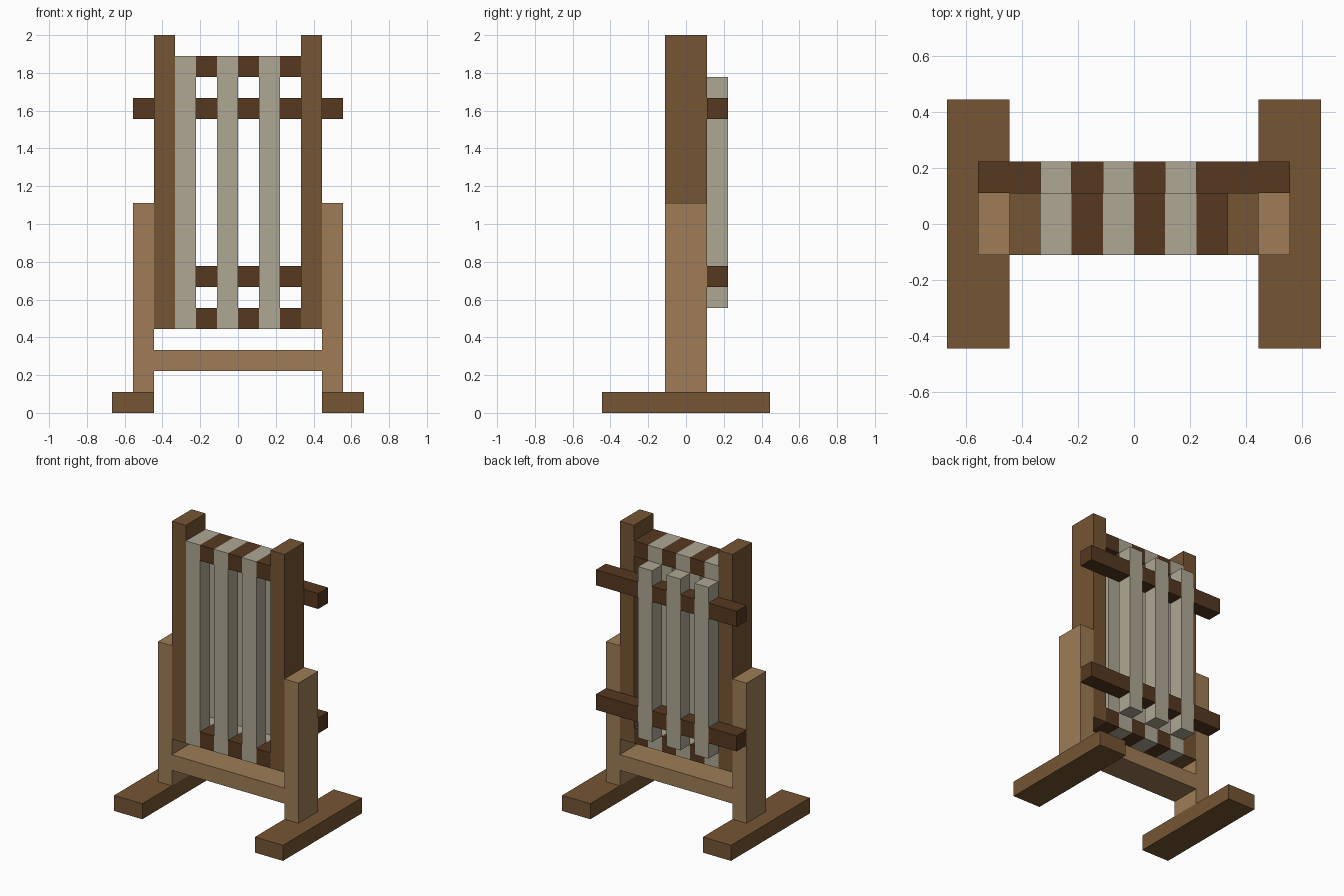
import bpy
import bmesh

cube = bpy.data.objects.get("Cube")
if cube:
    bpy.data.objects.remove(cube, do_unlink=True)

U = 2 / 18  # one grid step; the frame is 18 steps tall


def material(name, color):
    mat = bpy.data.materials.new(name)
    mat.use_nodes = True
    rgba = (*color, 1)
    mat.diffuse_color = rgba
    mat.node_tree.nodes["Principled BSDF"].inputs["Base Color"].default_value = rgba
    return mat


brown = material("brown_wood", (0.178, 0.089, 0.033))
tan = material("tan_wood", (0.342, 0.202, 0.093))
dark = material("dark_wood", (0.093, 0.040, 0.0144))
thread = material("pale_thread", (0.423, 0.386, 0.296))


def blocks(name, mat, boxes):
    """One object from boxes given as (x range, y range, z range) in steps."""
    bm = bmesh.new()
    for ranges in boxes:
        verts = bmesh.ops.create_cube(bm, size=1)["verts"]
        for v in verts:
            v.co = [U * (lo if c < 0 else hi) for c, (lo, hi) in zip(v.co, ranges)]
    mesh = bpy.data.meshes.new(name)
    bm.to_mesh(mesh)
    bm.free()
    mesh.materials.append(mat)
    obj = bpy.data.objects.new(name, mesh)
    bpy.context.collection.objects.link(obj)
    return obj


DEPTH = (-1, 1)
BACK = (1, 2)

# Feet, posts and uprights on both sides
for side, s in (("left", 1), ("right", -1)):
    def span(a, b):
        return tuple(sorted((s * a, s * b)))
    blocks(side + "_foot", brown, [(span(4, 6), (-4, 4), (0, 1))])
    blocks(side + "_post", tan, [(span(4, 5), DEPTH, (1, 10))])
    blocks(side + "_upright", brown, [(span(3, 4), DEPTH, (4, 18))])

# Crossbar joining the posts
blocks("crossbar", tan, [((-4, 4), DEPTH, (2, 3))])

# Thread columns and the wood between them
columns = [(x, x + 1) for x in (-3, -1, 1)]
gaps = [(x, x + 1) for x in (-2, 0, 2)]

# Striped beams at top and bottom
for name, z in (("top_beam", (16, 17)), ("bottom_beam", (4, 5))):
    blocks(name, dark, [(x, DEPTH, z) for x in gaps])
    blocks(name + "_thread", thread, [(x, DEPTH, z) for x in columns])

# Front and back thread strips
blocks("front_threads", thread, [(x, (-1, 0), (5, 16)) for x in columns])
blocks("back_threads", thread, [(x, BACK, (5, 16)) for x in columns])

# Rear bars, broken where the threads pass
for name, z in (("upper_bar", (14, 15)), ("lower_bar", (6, 7))):
    blocks(name, dark, [(x, BACK, z) for x in ((-5, -3), (-2, -1), (0, 1), (2, 5))])
